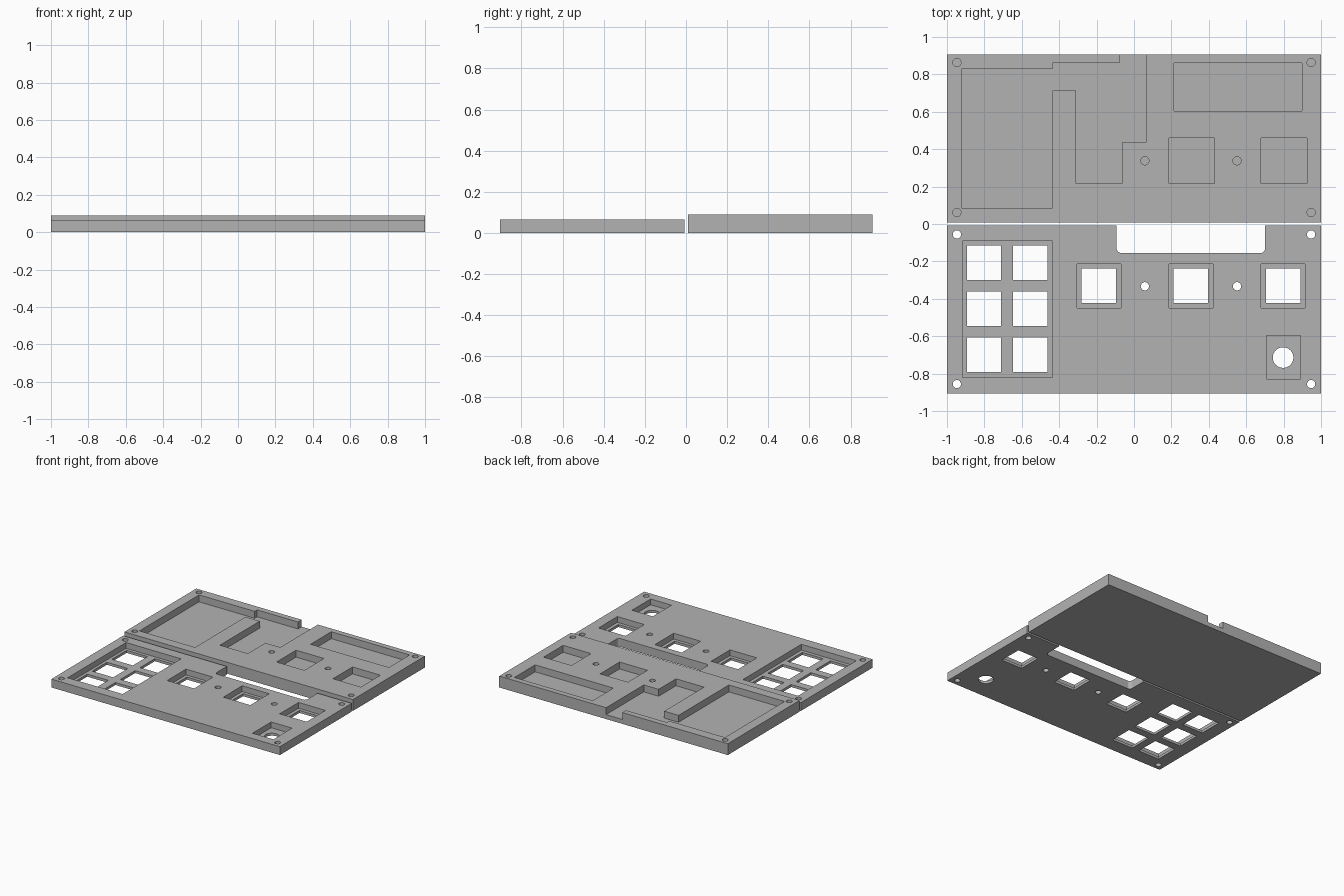
import bpy, bmesh, math

if "Cube" in bpy.data.objects:
    bpy.data.objects.remove(bpy.data.objects["Cube"])

grey = bpy.data.materials.new("plain_grey")
grey.diffuse_color = (0.45, 0.45, 0.45, 1)
grey.use_nodes = True
grey.node_tree.nodes["Principled BSDF"].inputs["Base Color"].default_value = grey.diffuse_color


def prism(name, outline, z0, z1):
    """Extrude a flat outline from z0 to z1."""
    bm = bmesh.new()
    face = bm.faces.new([bm.verts.new((x, y, z0)) for x, y in outline])
    top = bmesh.ops.extrude_face_region(bm, geom=[face])["geom"]
    bmesh.ops.translate(bm, vec=(0, 0, z1 - z0),
                        verts=[v for v in top if isinstance(v, bmesh.types.BMVert)])
    bmesh.ops.recalc_face_normals(bm, faces=bm.faces)
    mesh = bpy.data.meshes.new(name)
    bm.to_mesh(mesh)
    bm.free()
    mesh.materials.append(grey)
    obj = bpy.data.objects.new(name, mesh)
    bpy.context.collection.objects.link(obj)
    return obj


def rect(x0, x1, y0, y1):
    return [(x0, y0), (x1, y0), (x1, y1), (x0, y1)]


def square(x, y, h):
    return rect(x - h, x + h, y - h, y + h)


def circle(x, y, r, n=32, a0=0.0, a1=2 * math.pi):
    full = a1 - a0 > 6.28
    return [(x + r * math.cos(a0 + (a1 - a0) * i / (n if full else n - 1)),
             y + r * math.sin(a0 + (a1 - a0) * i / (n if full else n - 1))) for i in range(n)]


def cut(plate, outline, z0, z1=0.2):
    """Remove a prism from the plate, then drop the cutter."""
    cutter = prism("cutter", outline, z0, z1)
    cutter.hide_render = True
    mod = plate.modifiers.new("cut", "BOOLEAN")
    mod.operation, mod.solver, mod.object = "DIFFERENCE", "EXACT", cutter
    bpy.context.view_layer.objects.active = plate
    bpy.ops.object.modifier_apply(modifier=mod.name)
    bpy.data.objects.remove(cutter)


def screw_spots(s, edge_near, edge_far, mid):
    return [(x, s * y) for x in (-0.947, 0.947) for y in (edge_near, edge_far)] + \
           [(0.058, s * mid), (0.551, s * mid)]


THROUGH = -0.1
SHELF = 0.02      # thin web that the keys clip into
FLOOR = 0.035     # floor of the rear plate's pockets

# Front plate with the key openings
front = prism("key_plate", rect(-1, 1, -0.905, -0.007), 0, 0.066)
cut(front, rect(-0.917, -0.435, -0.82, -0.09), SHELF)
for x in (-0.802, -0.555):
    for y in (-0.208, -0.454, -0.70):
        cut(front, square(x, y, 0.092), THROUGH)
for x in (-0.188, 0.304, 0.797):
    cut(front, square(x, -0.331, 0.118), SHELF)
    cut(front, square(x, -0.331, 0.092), THROUGH)

# Knob pocket and shaft hole
cut(front, rect(0.708, 0.891, -0.83, -0.597), SHELF)
cut(front, circle(0.797, -0.714, 0.055, 48), THROUGH)

# Display slot with two rounded corners, open to the rear edge
r = 0.025
slot = [(0.701, 0.1), (-0.093, 0.1)]
slot += circle(-0.093 + r, -0.155 + r, r, 9, math.pi, 1.5 * math.pi)
slot += circle(0.701 - r, -0.155 + r, r, 9, 1.5 * math.pi, 2 * math.pi)
cut(front, slot, THROUGH)
for x, y in screw_spots(-1, 0.056, 0.856, 0.333):
    cut(front, circle(x, y, 0.022), THROUGH)

# Rear plate with the board pocket and its cable exit
back = prism("base_plate", rect(-1, 1, 0.009, 0.906), 0, 0.09)
cut(back, [(-0.922, 0.085), (-0.435, 0.085), (-0.435, 0.715), (-0.31, 0.715),
           (-0.31, 0.217), (-0.065, 0.217), (-0.065, 0.435), (0.065, 0.435),
           (0.065, 1.0), (-0.077, 1.0), (-0.077, 0.86), (-0.435, 0.86),
           (-0.435, 0.83), (-0.922, 0.83)], FLOOR)

# Display pocket, key pockets and blind screw holes
cut(back, rect(0.213, 0.898, 0.603, 0.862), FLOOR)
for x in (0.308, 0.802):
    cut(back, square(x, 0.338, 0.122), FLOOR)
for x, y in screw_spots(1, 0.062, 0.863, 0.338):
    cut(back, circle(x, y, 0.022), FLOOR)
